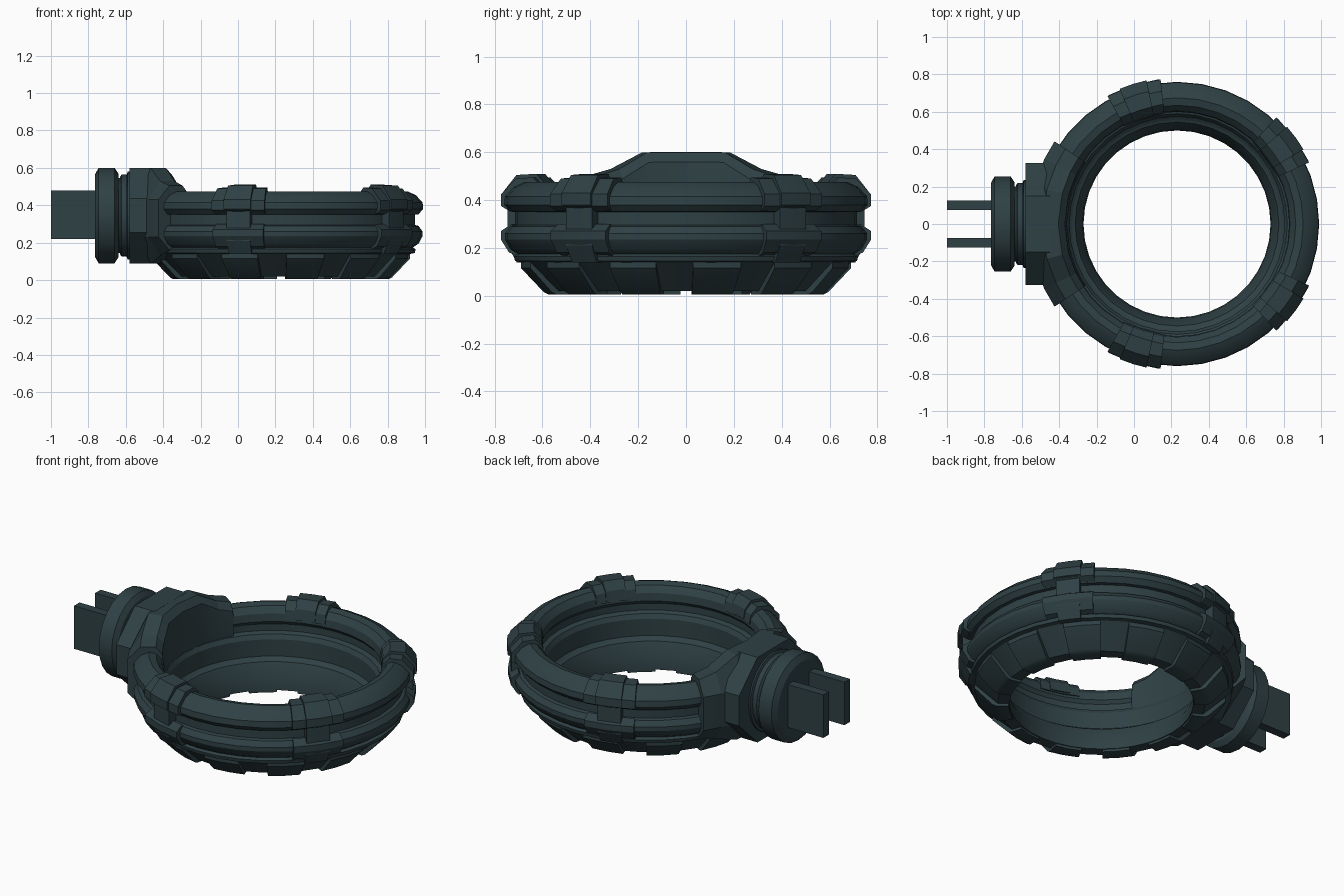
import bpy, bmesh
from math import sin, cos, radians, pi

if "Cube" in bpy.data.objects:
    bpy.data.objects.remove(bpy.data.objects["Cube"])

CX = 0.23          # ring centre on x
AZ = 0.345         # plug axis height
mat = bpy.data.materials.new("dark_teal")
mat.diffuse_color = (0.028, 0.052, 0.058, 1)
mat.use_nodes = True
mat.node_tree.nodes["Principled BSDF"].inputs["Base Color"].default_value = mat.diffuse_color


def loft(name, loops, closed=False, angle=28):
    """Skin a list of equal-length point loops; cap the ends unless closed."""
    bm = bmesh.new()
    rows = [[bm.verts.new(p) for p in lp] for lp in loops]
    n, m = len(rows), len(rows[0])
    for i in range(n if closed else n - 1):
        a, b = rows[i], rows[(i + 1) % n]
        for j in range(m):
            k = (j + 1) % m
            bm.faces.new((a[j], a[k], b[k], b[j]))
    if not closed:
        bm.faces.new(rows[0][::-1])
        bm.faces.new(rows[-1])
    bmesh.ops.recalc_face_normals(bm, faces=bm.faces[:])
    me = bpy.data.meshes.new(name)
    bm.to_mesh(me)
    bm.free()
    ob = bpy.data.objects.new(name, me)
    bpy.context.collection.objects.link(ob)
    me.materials.append(mat)
    bpy.ops.object.select_all(action='DESELECT')
    ob.select_set(True)
    bpy.context.view_layer.objects.active = ob
    bpy.ops.object.shade_smooth_by_angle(angle=radians(angle))
    return ob


def at(profile, deg):
    """Place an (r, z) profile at an angle around the ring."""
    a = radians(deg)
    return [(CX + r * cos(a), r * sin(a), z) for r, z in profile]


def arc(name, profile, centre, half, steps=2):
    return loft(name, [at(profile, centre - half + 2 * half * i / steps)
                       for i in range(steps + 1)])


# main ring: two stacked lobes over a tapered base
ring = [(.50, .02), (.565, .02), (.69, .14), (.715, .145), (.72, .165), (.705, .175),
        (.735, .195), (.757, .235), (.757, .26), (.735, .29), (.715, .295), (.715, .35),
        (.735, .352), (.76, .38), (.757, .415), (.72, .455), (.675, .475), (.635, .465),
        (.605, .43), (.60, .385), (.615, .365), (.615, .325), (.59, .315), (.575, .29),
        (.575, .19), (.56, .175), (.545, .17), (.505, .09)]
loft("ring_body", [at(ring, 360 * i / 36) for i in range(36)], closed=True)

# raised plates around the tapered base
plate = [(.505, .03), (.505, .005), (.575, .005), (.595, .015), (.69, .115),
         (.69, .145), (.64, .13)]
for i in range(12):
    arc("base_plate", plate, 30 * i + 11, 8.5)

# clamps: upper pad, lower pad, raised centres and a bridge
upper = [(.595, .40), (.605, .455), (.645, .495), (.715, .49), (.778, .425),
         (.778, .375), (.745, .355), (.66, .40)]
upper_mid = [(.59, .41), (.60, .465), (.64, .51), (.725, .505), (.785, .43),
             (.785, .38), (.745, .365), (.66, .40)]
lower = [(.70, .165), (.745, .18), (.78, .235), (.78, .27), (.735, .30), (.68, .24)]
bridge = [(.67, .14), (.725, .14), (.765, .21), (.765, .42), (.67, .42)]
for side in (1, -1):
    for ang in (36, 107.5):
        arc("clamp_upper_pad", upper, side * ang, 11)
        arc("clamp_upper_centre", upper_mid, side * ang, 5.5)
        arc("clamp_lower_pad", lower, side * ang, 10.5)
        arc("clamp_bridge", bridge, side * ang, 5)


# collar gripping the ring, rising towards the plug
def collar(zt, zb):
    return [(.59, .38), (.60, zt - .04), (.635, zt), (.72, zt), (.79, .43),
            (.79, .23), (.72, zb), (.61, zb)]


stops = [(146, .505, .16), (154, .53, .13), (165, .598, .09), (180, .60, .09),
         (195, .598, .09), (206, .53, .13), (214, .505, .16)]
loft("collar", [at(collar(t, b), a) for a, t, b in stops], angle=12)

# octagonal plug housing
octagon = [(.15, .255), (.325, .09), (.325, -.09), (.15, -.255),
           (-.15, -.255), (-.325, -.09), (-.325, .09), (-.15, .255)]
loft("plug_housing", [[(x, y, AZ + z) for y, z in octagon] for x in (-.58, -.45)], angle=10)


# round parts on the plug axis, from (x, radius) profiles
def turned(name, profile, n=24):
    loft(name, [[(x, r * cos(2 * pi * i / n), AZ + r * sin(2 * pi * i / n))
                 for i in range(n)] for x, r in profile])


turned("plug_disc", [(-.765, .22), (-.745, .255), (-.66, .255), (-.64, .225)])
turned("plug_neck", [(-.67, .20), (-.55, .20)])
turned("plug_flange", [(-.632, .205), (-.622, .22), (-.595, .22), (-.59, .235), (-.56, .235)])

# two flat prongs
for side in (1, -1):
    loft("prong", [[(x, side * .10 + dy, z) for dy, z in
                    ((-.026, .22), (.026, .22), (.026, .478), (-.026, .478))]
                   for x in (-1.0, -.70)])
